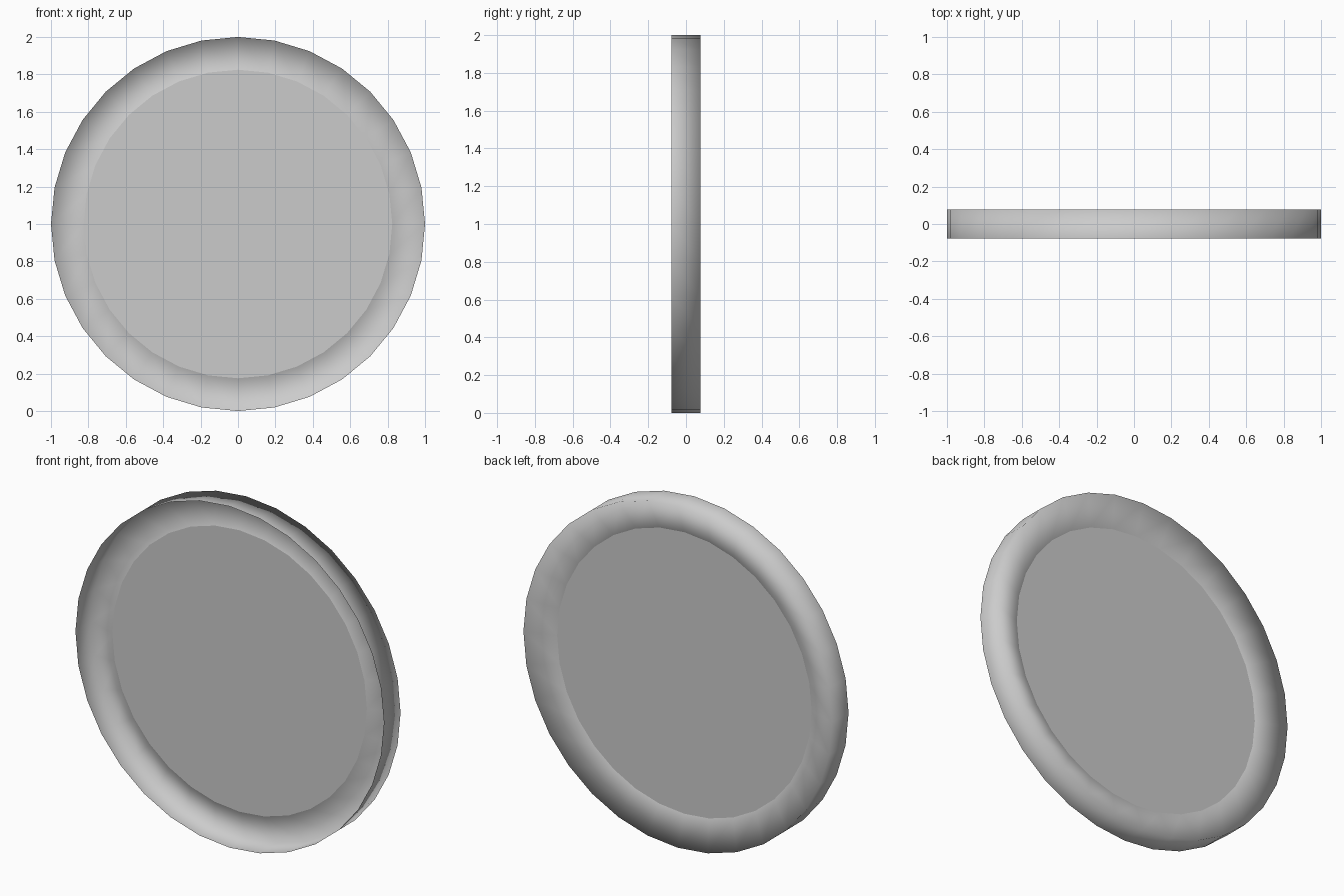
import bpy, bmesh
from math import sin, cos, tau

if "Cube" in bpy.data.objects:
    bpy.data.objects.remove(bpy.data.objects["Cube"])

SIDES = 32
HALF_DEPTH = 0.077
DISC_R, DISC_Y = 0.825, 0.015


def ring(bm, r, y):
    """Circle of vertices around the y axis, resting on z = 0."""
    return [bm.verts.new((r * sin(tau * i / SIDES), y, 1 + r * cos(tau * i / SIDES)))
            for i in range(SIDES)]


def finish(bm, name, smooth):
    for f in bm.faces:
        f.smooth = smooth
    me = bpy.data.meshes.new(name)
    bm.to_mesh(me)
    bm.free()
    ob = bpy.data.objects.new(name, me)
    bpy.context.collection.objects.link(ob)
    return ob


# Rim: open-fronted shell, outer wall then back face sloping in to the disc
bm = bmesh.new()
profile = [(1.0, -HALF_DEPTH), (1.0, HALF_DEPTH), (DISC_R, DISC_Y)]
loops = [ring(bm, r, y) for r, y in profile]
for a, b in zip(loops, loops[1:]):
    for i in range(SIDES):
        j = (i + 1) % SIDES
        bm.faces.new((a[i], a[j], b[j], b[i]))
finish(bm, "rim", True)

# Flat centre disc
bm = bmesh.new()
bm.faces.new(ring(bm, DISC_R, DISC_Y))
finish(bm, "centre_disc", False)
